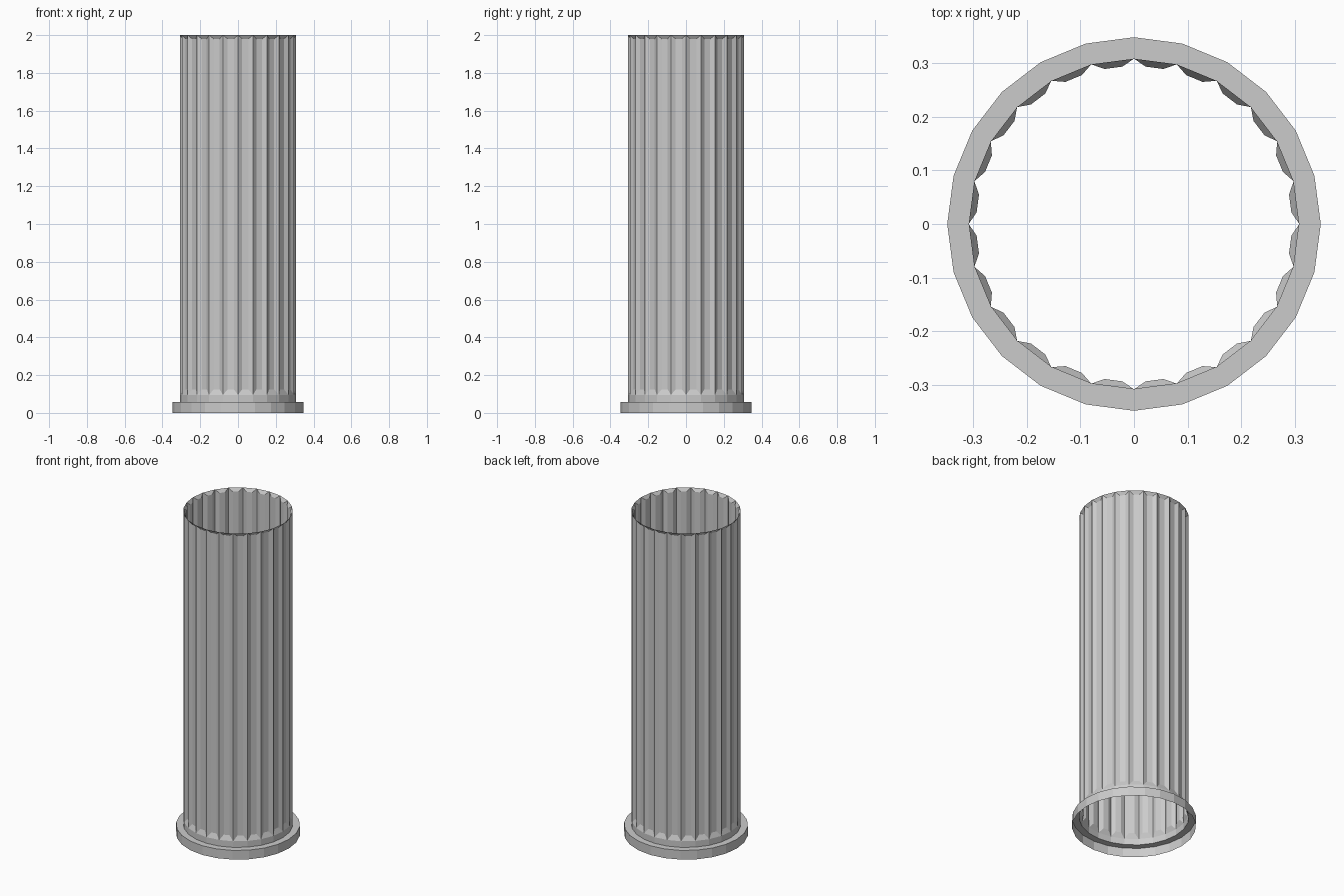
import bpy, math

if "Cube" in bpy.data.objects:
    bpy.data.objects.remove(bpy.data.objects["Cube"])

N = 24             # flutes and sides
R_RIDGE = 0.308    # radius at the sharp ridges
R_FLUTE = 0.294    # radius at the bottom of the flutes
R_BASE = 0.348
Z_BASE = 0.057


def polar(r, deg, z):
    a = math.radians(deg)
    return (r * math.cos(a), r * math.sin(a), z)


def make_object(name, verts, faces):
    mesh = bpy.data.meshes.new(name)
    mesh.from_pydata(verts, [], faces)
    mesh.update()
    obj = bpy.data.objects.new(name, mesh)
    bpy.context.collection.objects.link(obj)
    return obj


def lathe(name, profile):
    """Open surface of N sides through (radius, z) points."""
    verts = [polar(r, i * 360 / N, z) for r, z in profile for i in range(N)]
    faces = [(k * N + i, k * N + (i + 1) % N,
              (k + 1) * N + (i + 1) % N, (k + 1) * N + i)
             for k in range(len(profile) - 1) for i in range(N)]
    return make_object(name, verts, faces)


# Base: open rim, ledge and plain collar below the flutes
lathe("column_base", [(R_BASE, 0), (R_BASE, Z_BASE),
                      (R_RIDGE, Z_BASE), (R_RIDGE, 0.095)])

# Fluted shaft: each flute is three strips closed by a sloping face at each end
verts, faces = [], []
for i in range(N):
    a = i * 15
    for deg, r, lo, hi in ((a, R_RIDGE, 0.095, 2.0),
                           (a + 4.25, R_FLUTE, 0.125, 1.98),
                           (a + 10.75, R_FLUTE, 0.125, 1.98)):
        verts += [polar(r, deg, lo), polar(r, deg, hi)]
for i in range(N):
    cols = [(6 * i + 2 * k) % (6 * N) for k in range(4)]
    for c, d in zip(cols, cols[1:]):
        faces.append((c, d, d + 1, c + 1))
    faces.append((cols[0], cols[3], cols[2], cols[1]))
    faces.append(tuple(c + 1 for c in cols))
make_object("fluted_shaft", verts, faces)
